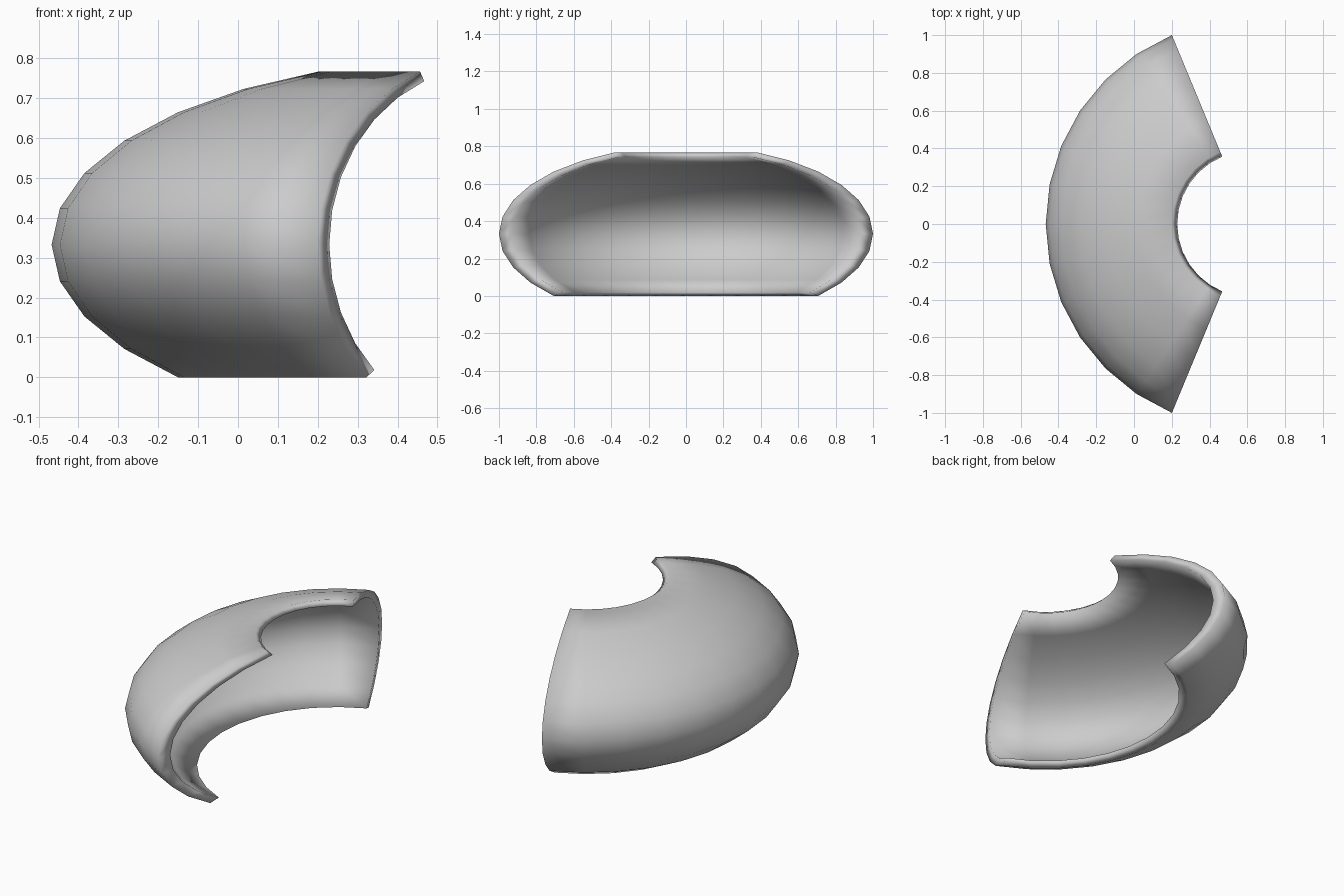
import bpy, bmesh
from math import radians, sin, cos

if "Cube" in bpy.data.objects:
    bpy.data.objects.remove(bpy.data.objects["Cube"])

R, H = 1.0824, 0.470          # outer shell semi-axes (radius, height)
TR, TH = 0.073, 0.026         # wall thickness across and upright
CX, CZ = 0.615, H * sin(radians(45))
STEP = radians(11.25)         # 32-sided sphere spacing


def arc(r, h):
    """Meridian profile from 45 degrees below to 67.5 degrees above the equator."""
    return [(r * cos(k * STEP), CZ + h * sin(k * STEP)) for k in range(-4, 7)]


# closed wall section: outer meridian up, inner meridian back down
outer, inner = arc(R, H), arc(R - TR, H - TH)
section = outer + inner[::-1]
n = len(section)

bm = bmesh.new()
rings = []
for j in range(-6, 7):
    a = j * STEP
    rings.append([bm.verts.new((CX - r * cos(a), r * sin(a), z)) for r, z in section])

# sweep the section around the axis
for a, b in zip(rings, rings[1:]):
    for i in range(n):
        k = (i + 1) % n
        bm.faces.new((a[i], a[k], b[k], b[i]))

# close both cut ends with a rim strip
for ring in (rings[0], rings[-1]):
    for i in range(n // 2 - 1):
        bm.faces.new((ring[i], ring[i + 1], ring[n - 2 - i], ring[n - 1 - i]))

bmesh.ops.recalc_face_normals(bm, faces=bm.faces)
for f in bm.faces:
    f.smooth = True

mesh = bpy.data.meshes.new("curved_shell")
bm.to_mesh(mesh)
bm.free()
shell = bpy.data.objects.new("curved_shell", mesh)
bpy.context.collection.objects.link(shell)
